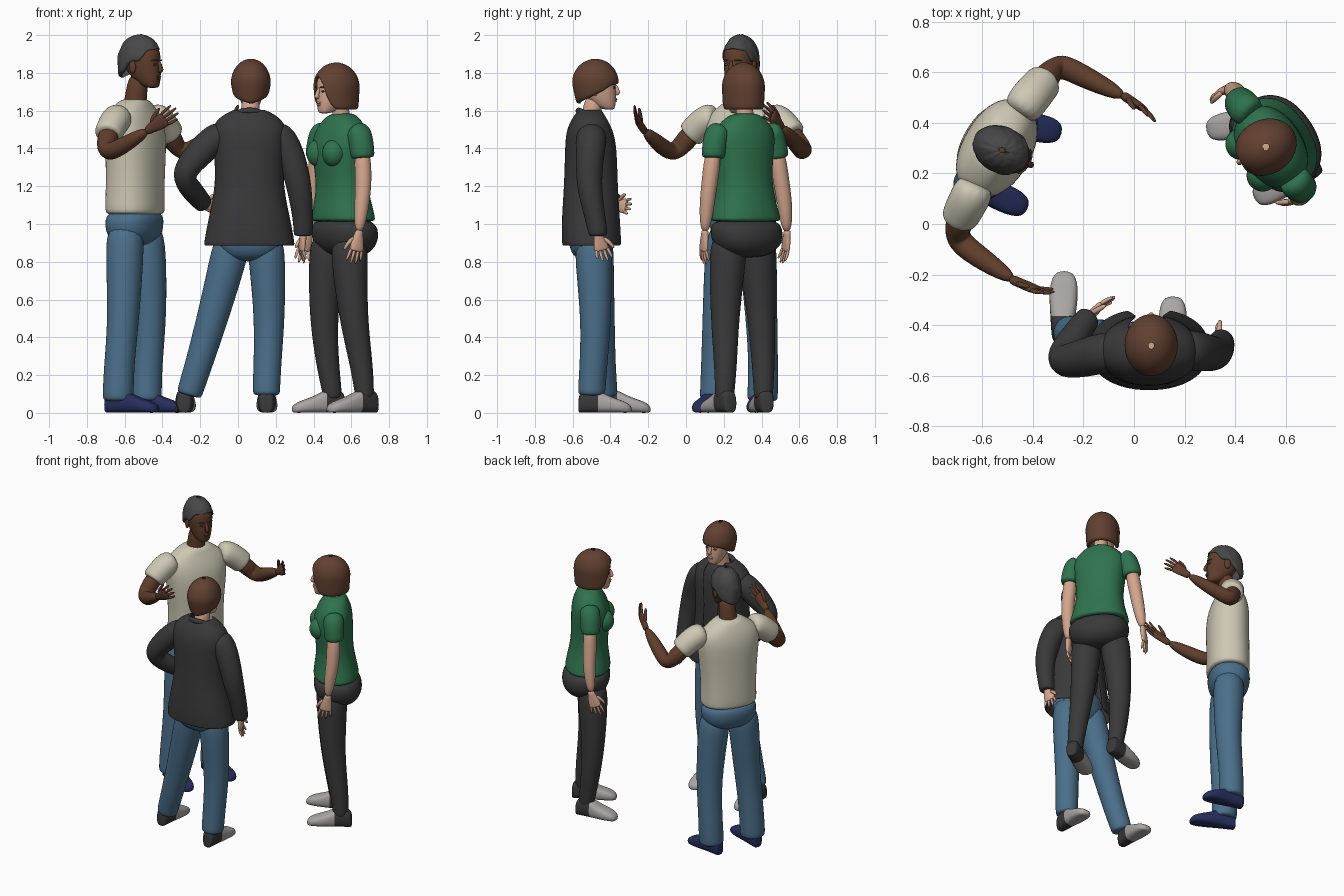
import bpy, bmesh, random
from math import sin, cos, pi, radians, copysign
from mathutils import Vector as V, Matrix

random.seed(4)
if "Cube" in bpy.data.objects:
    bpy.data.objects.remove(bpy.data.objects["Cube"])
X, Y, Z = V((1, 0, 0)), V((0, 1, 0)), V((0, 0, 1))


def material(name, *rgb):
    m = bpy.data.materials.new(name)
    m.use_nodes = True
    m.diffuse_color = (*rgb, 1)
    m.node_tree.nodes["Principled BSDF"].inputs["Base Color"].default_value = (*rgb, 1)
    return m


brown_skin = material("brown skin", .115, .047, .024)
fair_skin = material("fair skin", .65, .38, .27)
brown_hair = material("brown hair", .12, .052, .03)
grey_hair = material("dark grey hair", .065, .065, .068)
cream = material("cream cotton", .62, .58, .46)
denim = material("blue denim", .07, .16, .26)
charcoal = material("charcoal cloth", .042, .041, .043)
green = material("green cotton", .028, .17, .075)
navy = material("navy canvas", .02, .028, .11)
pale = material("pale grey canvas", .4, .38, .37)


def ring(c, ax, ay, n=14, e=1.0, gap=0.0):
    """Rounded cross-section, open by an angle around ax when gap is set."""
    pts = []
    for k in range(n):
        a = gap + (2 * pi - 2 * gap) * k / (n - 1 if gap else n)
        pts.append(c + ax * copysign(abs(cos(a)) ** e, cos(a)) + ay * copysign(abs(sin(a)) ** e, sin(a)))
    return pts


def mesh(name, strips, mats, frame=Matrix(), wrap=True, cap=True, sub=2, rule=None, solid=0):
    """Skin each list of rings and join them as one smooth object."""
    bm = bmesh.new()
    for rings in strips:
        rows = [[bm.verts.new(p) for p in r] for r in rings]
        n = len(rows[0])
        for a, b in zip(rows, rows[1:]):
            for k in range(n if wrap else n - 1):
                j = (k + 1) % n
                bm.faces.new((a[k], a[j], b[j], b[k]))
        if cap:
            bm.faces.new(rows[0])
            bm.faces.new(rows[-1])
    bmesh.ops.recalc_face_normals(bm, faces=bm.faces)
    if rule:
        for f in bm.faces:
            f.material_index = rule(f.calc_center_median())
    for f in bm.faces:
        f.smooth = True
    me = bpy.data.meshes.new(name)
    bm.to_mesh(me)
    bm.free()
    ob = bpy.data.objects.new(name, me)
    bpy.context.collection.objects.link(ob)
    ob.matrix_world = frame
    for m in mats if isinstance(mats, list) else [mats]:
        me.materials.append(m)
    if solid:
        ob.modifiers.new("thickness", "SOLIDIFY").thickness = solid
    s = ob.modifiers.new("smooth", "SUBSURF")
    s.levels = s.render_levels = sub
    return ob


def tube(pts, n=10):
    """Rings along a path of (x, y, z, radius)."""
    ps = [V(p[:3]) for p in pts]
    u, rings = None, []
    for i, p in enumerate(ps):
        t = (ps[min(i + 1, len(ps) - 1)] - ps[max(i - 1, 0)]).normalized()
        u = t.orthogonal() if u is None else u - t * u.dot(t)
        u.normalize()
        rings.append(ring(p, u * pts[i][3], t.cross(u) * pts[i][3], n))
    return rings


def blob(c, rx, ry, rz):
    return [ring(V(c) - Z * rz * cos(t), X * rx * sin(t), Y * ry * sin(t), 10)
            for t in (.25, .8, pi / 2, pi - .8, pi - .25)]


def place(x, y, z, yaw):
    return Matrix.Translation((x, y, z)) @ Matrix.Rotation(radians(yaw), 4, "Z")


def body(sections):
    """Torso rings from (height, half width, half depth, shift back)."""
    return [ring(V((0, c, z)), -Y * d, X * w, 18, .88) for z, w, d, c in sections]


def hand(name, wrist, tip, across, mat, curl=.012):
    w, t = V(wrist), V(tip)
    d = (t - w).normalized()
    s = V(across)
    s = (s - d * s.dot(d)).normalized()
    nrm = d.cross(s)
    at = lambda a, b, c, r: (*(w + d * a + s * b + nrm * c), r)
    size = (t - w).length
    palm = [ring(w + d * size * a, s * b, nrm * c, 10) for a, b, c in
            ((-.12, .024, .021), (.05, .026, .019), (.3, .04, .018), (.52, .043, .015), (.58, .038, .011))]
    strips = [palm]
    for b, k in ((.032, .92), (.011, 1), (-.011, .97), (-.031, .84)):
        strips.append(tube([at(size * .5, b * .95, 0, .011), at(size * .76 * k, b * 1.15, curl * .4, .010),
                            at(size * k, b * 1.3, curl * 1.6, .007)], 6))
    strips.append(tube([at(size * .12, .02, 0, .015), at(size * .36, .05, curl, .013),
                        at(size * .6, .062, curl * 2, .009)], 6))
    mesh(name, strips, mat)


def shoe(name, heel, toe, mat, back):
    h, t = V((*heel, 0)), V((*toe, 0))
    d = (t - h).normalized()
    side = Z.cross(d)
    rings = [ring(h.lerp(t, k) + Z * top / 2, side * w, Z * top / 2, 14, .7) for k, w, top in
             ((0, .025, .07), (.03, .04, .115), (.18, .046, .13), (.36, .05, .125),
              (.6, .058, .085), (.87, .055, .062), (1, .028, .035))]
    limit = (t - h).length * .36
    mesh(name, [rings], [mat, back], rule=lambda c: int((c - h).dot(d) < limit))


def head(who, frame, skin, hair_mat):
    skull = body([(0, .028, .025, -.065), (.012, .042, .045, -.052), (.055, .06, .078, -.026), (.1, .07, .092, -.01),
                  (.14, .076, .1, 0), (.18, .076, .102, .003), (.22, .062, .085, .008), (.245, .03, .04, .01)])
    nose = tube([(0, -.093, .14, .008), (0, -.106, .11, .011), (0, -.114, .09, .015), (0, -.1, .078, .01)], 8)
    parts = [skull, nose, blob((0, -.098, .056), .024, .012, .007), blob((0, -.096, .046), .02, .012, .007)]
    for s in (-1, 1):
        parts.append(blob((s * .074, .012, .105), .012, .022, .034))
    mesh(who + "_head", parts, skin, frame)
    marks = []
    for s in (-1, 1):
        marks.append(blob((s * .031, -.092, .117), .013, .009, .006))
        marks.append(tube([(s * .014, -.102, .136, .004), (s * .034, -.098, .141, .005), (s * .054, -.08, .136, .003)], 6))
    mesh(who + "_eyes_and_brows", marks, hair_mat, frame, sub=1)


def hair(name, frame, mat, rx, ry, top, edge, flare=0.0, rough=0.0, n=28):
    """Shell from the crown down to an edge height set by angle from the face."""
    def low(a):
        for (a0, z0), (a1, z1) in zip(edge, edge[1:]):
            if a <= a1:
                return z0 + (z1 - z0) * (a - a0) / (a1 - a0)
        return edge[-1][1]
    rings, mid = [], .14
    for u, inset in [(.03 + .97 * i / 11, 1) for i in range(12)] + [(1, .8)]:
        row = []
        for k in range(n):
            a = 2 * pi * k / n
            z = top - (top - low(min(k, n - k) * 360 / n)) * u ** 1.6
            r = (1 - ((z - mid) / (top - mid)) ** 2) ** .5 if z > mid else 1 - flare * (mid - z)
            r *= inset * (1 + random.uniform(-rough, rough))
            row.append(V((sin(a) * rx * r, .008 - cos(a) * ry * r, z + random.uniform(-rough, rough) * .08)))
        rings.append(row)
    mesh(name, [rings[:1] + rings], mat, frame, cap=False, sub=1)


def legs(who, mat, hips, frame, paths):
    mesh(who + "_hips", [body(hips)], mat, frame)
    for side, p in paths.items():
        mesh(f"{who}_{side}_leg", [tube(p, 14)], mat)


def arm(who, side, sleeve, bare, cloth, skin):
    mesh(f"{who}_{side}_sleeve", [tube(sleeve, 12)], cloth)
    if bare:
        mesh(f"{who}_{side}_arm", [tube(bare, 12)], skin)


# Tall man: cream shirt, jeans, gesturing with both arms
f = place(-.545, .3, 0, 60)
mesh("man_shirt", [body([(1.05, .18, .13, 0), (1.06, .192, .142, 0), (1.2, .185, .137, 0), (1.38, .2, .14, -.005),
                         (1.5, .215, .135, 0), (1.58, .2, .11, .005), (1.635, .12, .085, .005),
                         (1.665, .07, .068, 0)])], cream, f)
legs("man", denim, [(.88, .1, .07, .01), (.93, .175, .125, .005), (1, .19, .14, .005), (1.08, .18, .13, 0)], f, {
    "right": [(-.595, .22, 1, .1), (-.6, .2, .85, .105), (-.605, .17, .5, .085), (-.63, .16, .25, .082), (-.635, .155, .08, .085), (-.635, .155, .06, .08)],
    "left": [(-.5, .37, 1, .1), (-.48, .38, .85, .105), (-.46, .4, .5, .085), (-.48, .41, .25, .08), (-.485, .405, .08, .084), (-.485, .405, .06, .08)]})
shoe("man_right_shoe", (-.70, .185), (-.42, .06), navy, navy)
shoe("man_left_shoe", (-.565, .42), (-.285, .36), navy, navy)
arm("man", "left", [(-.46, .43, 1.57, .075), (-.42, .49, 1.56, .085), (-.365, .555, 1.485, .078), (-.35, .57, 1.465, .076)],
    [(-.39, .53, 1.51, .06), (-.33, .6, 1.42, .056), (-.29, .63, 1.375, .05), (-.22, .595, 1.41, .05), (-.03, .5, 1.52, .029)], cream, brown_skin)
arm("man", "right", [(-.62, .17, 1.57, .075), (-.645, .11, 1.56, .085), (-.685, .035, 1.485, .078), (-.69, .015, 1.465, .076)],
    [(-.675, .05, 1.5, .06), (-.7, -.02, 1.42, .056), (-.695, -.065, 1.375, .05), (-.63, -.12, 1.4, .05), (-.47, -.225, 1.5, .029)], cream, brown_skin)
hand("man_left_hand", (-.03, .5, 1.52), (.095, .42, 1.62), (-.4, .3, 1), brown_skin)
hand("man_right_hand", (-.47, -.225, 1.5), (-.32, -.29, 1.6), (-.5, -.2, 1), brown_skin, -.012)
mesh("man_neck", [tube([(-.55, .303, 1.6, .07), (-.54, .3, 1.67, .06), (-.525, .293, 1.8, .058)])], brown_skin)
f = place(-.512, .287, 1.72, 63) @ Matrix.Scale(1.06, 4)
head("man", f, brown_skin, grey_hair)
hair("man_hair", f, grey_hair, .088, .116, .268,
     [(0, .195), (50, .185), (72, .13), (95, .135), (125, .08), (180, .05)], rough=.035, n=44)

# Person in the open jacket: one hand on the hip, weight on one leg
f = place(.06, -.5, 0, 180)
coat = [(.885, .24, .16, -.005, .3), (.9, .242, .163, -.005, .3), (1.02, .22, .16, 0, .28), (1.22, .175, .145, 0, .25), (1.4, .192, .142, 0, .25),
        (1.5, .205, .13, .005, .35), (1.565, .165, .095, .005, .5), (1.61, .075, .065, 0, .6)]
mesh("jacket", [[ring(V((0, c, z)), -Y * d, X * w, 24, .9, g) for z, w, d, c, g in coat]],
     charcoal, f, wrap=False, cap=False, solid=.012)
mesh("inner_shirt", [body([(.98, .15, .11, 0), (1.2, .14, .11, 0), (1.4, .16, .11, 0), (1.52, .15, .09, 0), (1.59, .06, .06, 0)])], charcoal, f)
collar = [(sin(a) * .075, cos(a) * .07, 1.6 - .05 * (1 - cos(a)) ** 1.5, .018) for a in [k * .4 - 2.4 for k in range(13)]]
mesh("jacket_collar", [tube(collar, 8)], charcoal, f)
legs("jacket_person", denim, [(.8, .1, .07, 0), (.86, .17, .12, 0), (.95, .185, .125, 0), (1.05, .16, .11, 0)], f, {
    "left": [(-.02, -.48, .95, .1), (-.055, -.48, .8, .1), (-.135, -.46, .5, .085), (-.21, -.445, .25, .074), (-.255, -.43, .11, .07), (-.26, -.43, .09, .066)],
    "right": [(.14, -.49, .95, .1), (.155, -.49, .8, .1), (.168, -.475, .5, .083), (.155, -.49, .25, .075), (.15, -.5, .11, .075), (.15, -.5, .09, .07)]})
shoe("jacket_person_left_shoe", (-.285, -.47), (-.275, -.185), pale, charcoal)
shoe("jacket_person_right_shoe", (.15, -.57), (.155, -.285), pale, charcoal)
arm("jacket_person", "left", [(-.06, -.5, 1.47, .08), (-.12, -.51, 1.46, .085), (-.22, -.535, 1.36, .078), (-.295, -.55, 1.265, .066), (-.265, -.49, 1.2, .066),
                              (-.185, -.375, 1.11, .052), (-.175, -.365, 1.1, .048)], None, charcoal, None)
arm("jacket_person", "right", [(.18, -.5, 1.48, .08), (.235, -.5, 1.46, .085), (.29, -.51, 1.34, .076), (.325, -.515, 1.2, .07), (.345, -.48, 1.03, .056),
                               (.345, -.465, .95, .053), (.345, -.465, .935, .048)], None, charcoal, None)
hand("jacket_person_left_hand", (-.18, -.37, 1.1), (-.085, -.275, 1.09), (0, .2, 1), fair_skin)
hand("jacket_person_right_hand", (.345, -.465, .94), (.33, -.43, .8), (-.3, 1, 0), fair_skin)
mesh("jacket_person_neck", [tube([(.065, -.505, 1.53, .06), (.065, -.5, 1.6, .052), (.068, -.48, 1.68, .05)])], fair_skin)
f = place(.068, -.472, 1.605, 180)
head("jacket_person", f, fair_skin, brown_hair)
hair("jacket_person_hair", f, brown_hair, .107, .125, .27,
     [(0, .135), (45, .13), (65, .1), (85, .085), (115, .06), (180, .03)], flare=1.8)

# Woman: green top, dark trousers, arms hanging
f = place(.55, .31, 0, -56)
mesh("green_top", [body([(1.01, .195, .145, .01), (1.025, .2, .152, .008), (1.12, .17, .135, .005), (1.22, .152, .118, 0), (1.38, .168, .135, -.015),
                         (1.48, .185, .12, -.005), (1.55, .13, .085, 0), (1.59, .062, .058, .005)]),
                   blob((.075, -.1, 1.375), .075, .075, .075), blob((-.075, -.1, 1.375), .075, .075, .075)], green, f)
legs("woman", charcoal, [(.82, .1, .08, .03), (.88, .185, .145, .025), (.95, .205, .165, .02), (1.035, .19, .142, .008)], f, {
    "right": [(.485, .37, .95, .1), (.47, .38, .8, .1), (.45, .4, .5, .075), (.475, .41, .25, .062), (.5, .41, .1, .052), (.5, .41, .07, .05)],
    "left": [(.59, .23, .95, .1), (.59, .22, .8, .1), (.61, .205, .5, .077), (.655, .21, .25, .062), (.67, .205, .1, .052), (.67, .205, .07, .05)]})
shoe("woman_right_shoe", (.565, .43), (.285, .37), pale, charcoal)
shoe("woman_left_shoe", (.735, .24), (.475, .1), pale, charcoal)
arm("woman", "left", [(.62, .19, 1.5, .06), (.645, .16, 1.485, .072), (.66, .145, 1.37, .066), (.662, .145, 1.345, .064)],
    [(.655, .15, 1.42, .05), (.667, .125, 1.22, .044), (.655, .11, 1.1, .042), (.64, .1, .95, .027)], green, fair_skin)
arm("woman", "right", [(.47, .43, 1.5, .06), (.44, .455, 1.485, .072), (.42, .48, 1.37, .066), (.418, .482, 1.345, .064)],
    [(.425, .475, 1.42, .05), (.408, .505, 1.22, .044), (.4, .525, 1.1, .042), (.375, .535, .95, .027)], green, fair_skin)
hand("woman_left_hand", (.64, .1, .95), (.615, .085, .785), (-1, -.5, 0), fair_skin)
hand("woman_right_hand", (.375, .535, .95), (.325, .52, .79), (-1, -.5, 0), fair_skin, -.012)
mesh("woman_neck", [tube([(.55, .315, 1.53, .055), (.545, .31, 1.6, .047), (.53, .305, 1.68, .046)])], fair_skin)
f = place(.513, .3, 1.585, -60)
head("woman", f, fair_skin, brown_hair)
hair("woman_bob", f, brown_hair, .11, .13, .27,
     [(0, .2), (25, .17), (42, .06), (60, .02), (180, .02)], flare=.5)
